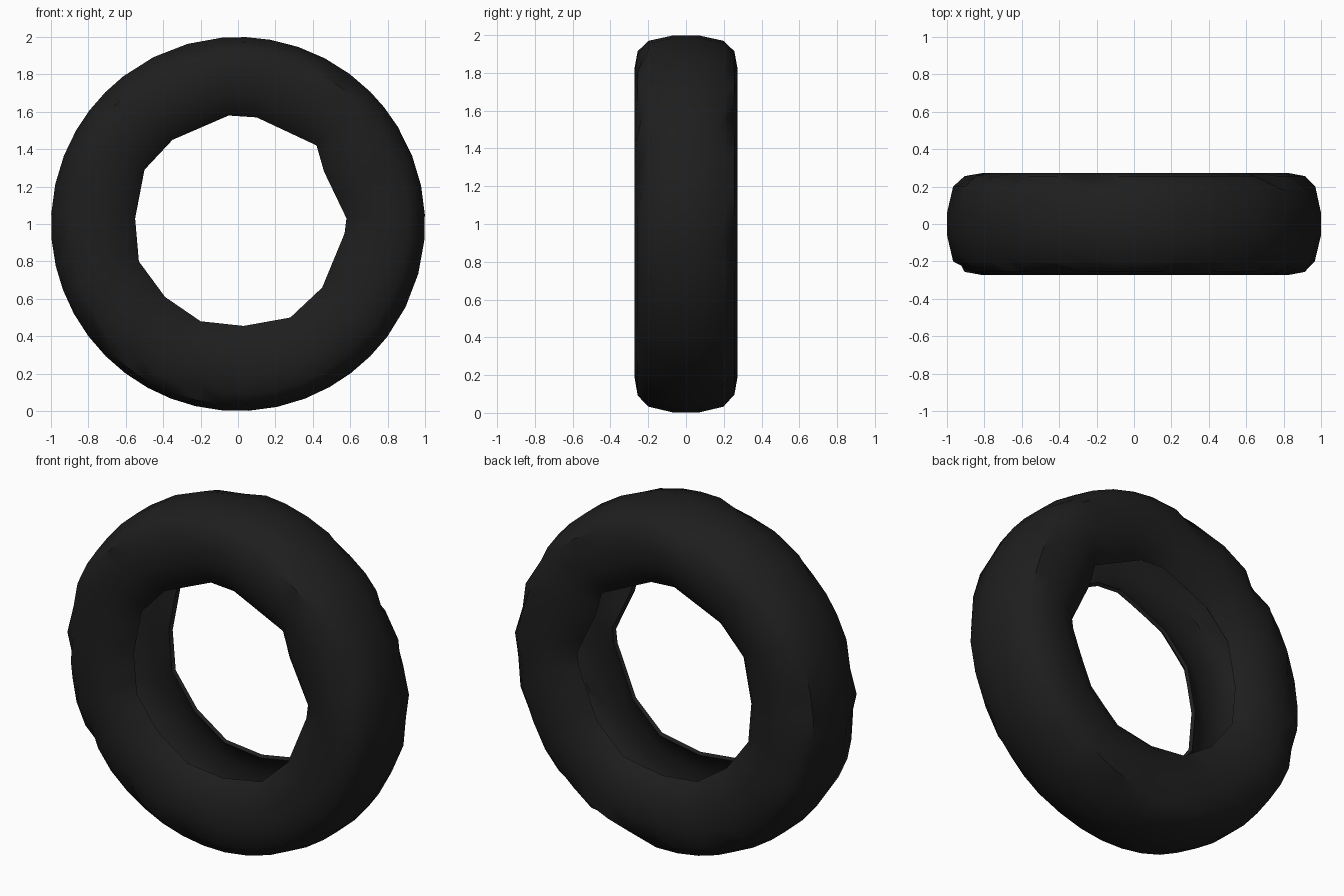
import bpy
import bmesh
import math
import random

random.seed(7)
cube = bpy.data.objects.get("Cube")
if cube:
    bpy.data.objects.remove(cube, do_unlink=True)

# Worn black rubber
rubber = bpy.data.materials.new("black_rubber")
rubber.use_nodes = True
colour = (0.013, 0.013, 0.013, 1)
rubber.diffuse_color = colour
bsdf = rubber.node_tree.nodes["Principled BSDF"]
bsdf.inputs["Base Color"].default_value = colour
bsdf.inputs["Roughness"].default_value = 0.9

# Uneven corners of the centre opening (x, z from the hub), anticlockwise
opening = [(.58, .03), (.46, .28), (.42, .42), (.1, .57), (-.05, .58),
           (-.35, .45), (-.5, .29), (-.55, .03), (-.53, -.2), (-.39, -.39),
           (-.2, -.52), (.03, -.545), (.28, -.5), (.45, -.34), (.57, -.05)]

# Cross-section of one half: (share of the way from bead to tread, half width)
half = [(0, .18), (.1, .225), (.33, .268), (.58, .273), (.8, .256), (.93, .2), (1, .065)]
SHOULDER = (4, 5)
section = [(t, -w) for t, w in half] + [(t, w) for t, w in reversed(half)]


def spokes():
    """Yield the angle and bead radius along each edge of the opening."""
    for (x1, z1), (x2, z2) in zip(opening, opening[1:] + opening[:1]):
        gap = (math.atan2(z2, x2) - math.atan2(z1, x1)) % math.tau
        steps = math.ceil(gap / math.radians(11))
        for i in range(steps):
            f = i / steps
            x, z = x1 + (x2 - x1) * f, z1 + (z2 - z1) * f
            yield math.atan2(z, x), math.hypot(x, z)


# Tyre casing: sweep the section round the hub, with worn dents on the shoulders
bm = bmesh.new()
rings = []
for angle, bead in spokes():
    ring = []
    for i, (t, y) in enumerate(section):
        r = bead + (1 - bead) * t
        row = min(i, len(section) - 1 - i)
        if row in SHOULDER and random.random() < 0.3:
            y *= random.uniform(0.86, 0.97)
            r -= random.uniform(0, 0.025)
        ring.append(bm.verts.new((r * math.cos(angle), y, 1 + r * math.sin(angle))))
    rings.append(ring)

# The casing stays open between the two beads
for a, b in zip(rings, rings[1:] + rings[:1]):
    for i in range(len(section) - 1):
        bm.faces.new((a[i], a[i + 1], b[i + 1], b[i]))

mesh = bpy.data.meshes.new("tyre")
bm.to_mesh(mesh)
bm.free()
mesh.materials.append(rubber)
tyre = bpy.data.objects.new("tyre", mesh)
bpy.context.collection.objects.link(tyre)

bpy.ops.object.select_all(action="DESELECT")
tyre.select_set(True)
bpy.context.view_layer.objects.active = tyre

# Hollow inside with thin walls
wall = tyre.modifiers.new("wall", "SOLIDIFY")
wall.thickness = 0.02
wall.offset = -1
bpy.ops.object.modifier_apply(modifier=wall.name)
bpy.ops.object.shade_smooth_by_angle(angle=math.radians(40))
